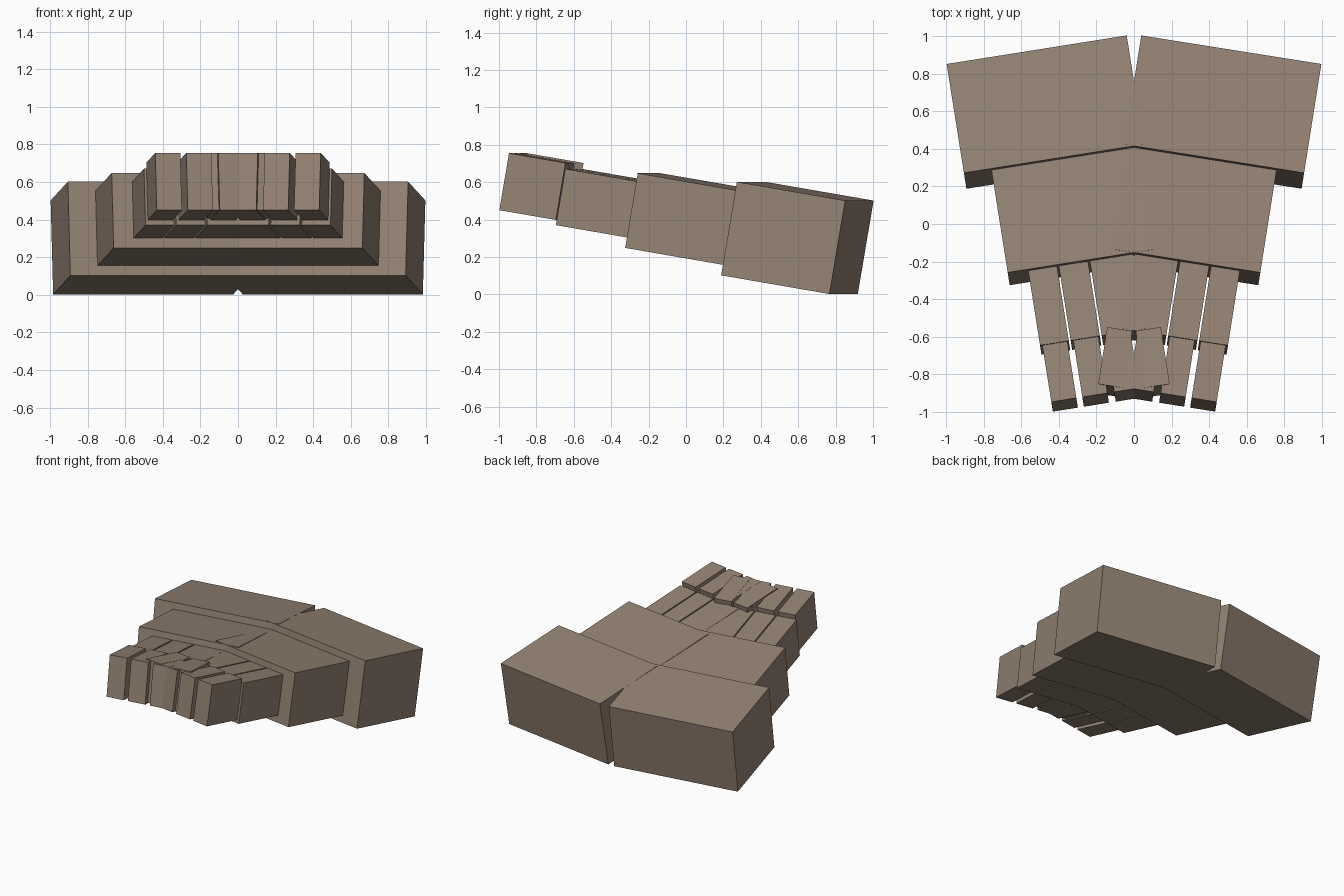
import bpy
import math
from mathutils import Matrix, Vector

if "Cube" in bpy.data.objects:
    bpy.data.objects.remove(bpy.data.objects["Cube"])

PITCH = math.radians(-9.7)
YAW = math.radians(-9.0)

stone = bpy.data.materials.new("warm_brown")
stone.diffuse_color = (0.295, 0.225, 0.172, 1)
stone.use_nodes = True
stone.node_tree.nodes["Principled BSDF"].inputs["Base Color"].default_value = stone.diffuse_color


def block(name, corner, width, length, height, yaw=YAW):
    """Tilted box hung from its outer front top corner, mirrored across x = 0."""
    turn = Matrix.Rotation(yaw, 3, 'Z') @ Matrix.Rotation(PITCH, 3, 'X')
    verts = [Vector(corner) + turn @ Vector((x, y, z))
             for z in (-height, 0) for y in (0, length) for x in (-width, 0)]
    faces = [(0, 2, 3, 1), (4, 5, 7, 6), (0, 1, 5, 4),
             (2, 6, 7, 3), (0, 4, 6, 2), (1, 3, 7, 5)]
    mesh = bpy.data.meshes.new(name)
    mesh.from_pydata(verts, [], faces)
    mesh.materials.append(stone)
    obj = bpy.data.objects.new(name, mesh)
    bpy.context.collection.objects.link(obj)
    mirror = obj.modifiers.new("mirror", 'MIRROR')
    mirror.use_mirror_merge = False
    return obj


# Large rear blocks, meeting in a V notch at the back
block("rear_block", (0.905, 0.272, 0.602), 0.97, 0.595, 0.507)

# Middle blocks, overlapping on the centre line
block("middle_block", (0.672, -0.258, 0.648), 0.78, 0.66, 0.405)

# Digit bases: outer, mid and inner
for name, x, width in (("outer", 0.50, 0.155), ("mid", 0.337, 0.157),
                       ("inner", 0.172, 0.235)):
    y = -0.566 - 0.158 * x
    block(name + "_digit_base", (x, y, 0.671), width, 0.5, 0.305)

# Digit tips, sitting a little higher
for name, x in (("outer", 0.44), ("mid", 0.275), ("inner", 0.105)):
    y = -0.877 - 0.158 * x
    block(name + "_digit_tip", (x, y, 0.755), 0.135, 0.31, 0.309)

# Inner tips turned the other way, crossing the others
block("crossed_digit_tip", (0.19, -0.85, 0.755), 0.135, 0.31, 0.309, -YAW)
